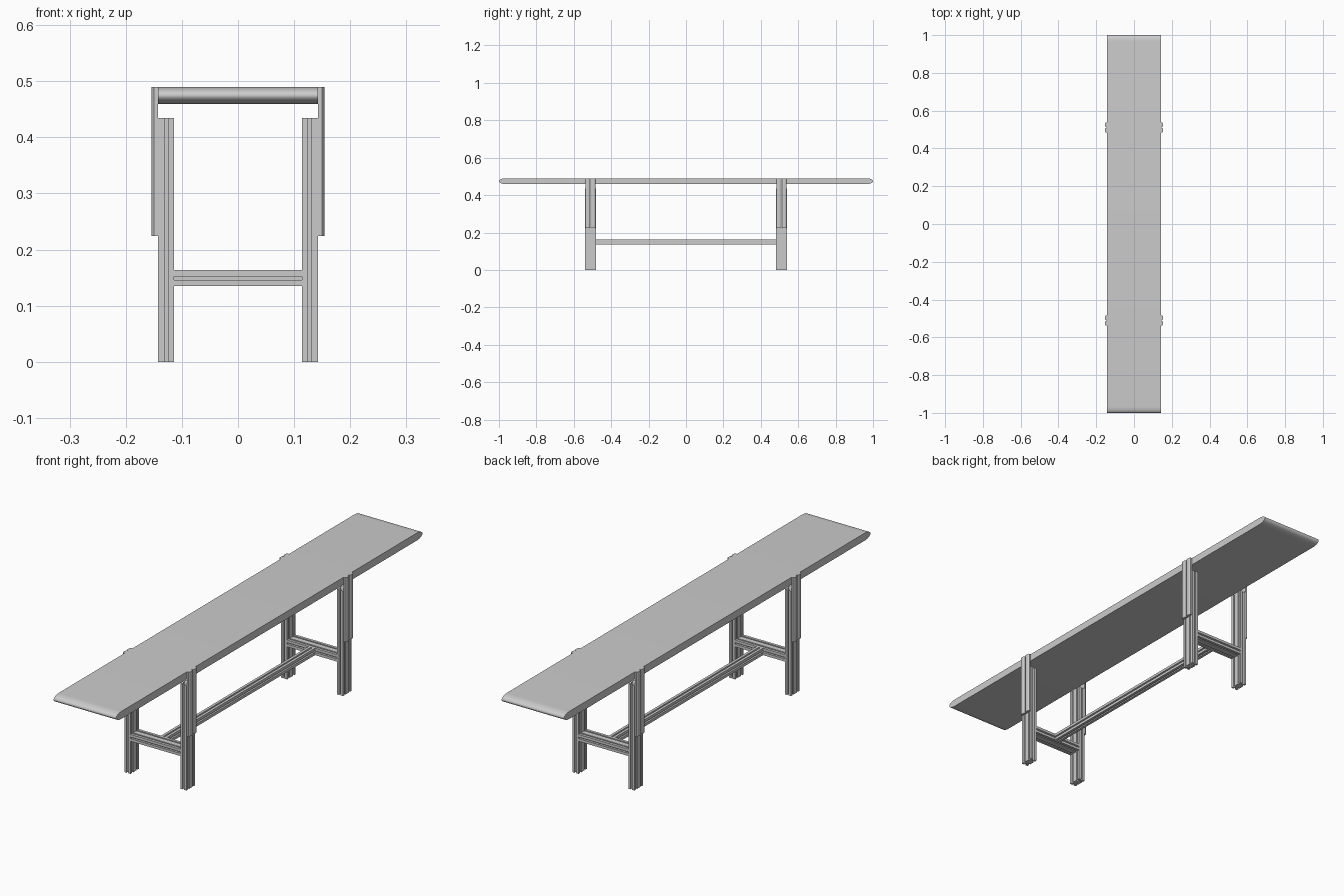
import bpy, math
from mathutils import Matrix, Vector

cube = bpy.data.objects.get("Cube")
if cube:
    bpy.data.objects.remove(cube)

grey = bpy.data.materials.new("plain_grey")
grey.use_nodes = True
colour = (0.6, 0.6, 0.6, 1)
grey.diffuse_color = colour
grey.node_tree.nodes["Principled BSDF"].inputs["Base Color"].default_value = colour


def extrude(name, profile, length, matrix, smooth=False):
    """Extrude a closed counter-clockwise profile along local z, then place it."""
    n = len(profile)
    verts = [matrix @ Vector((x, y, z)) for z in (0, length) for x, y in profile]
    faces = [(i, (i + 1) % n, n + (i + 1) % n, n + i) for i in range(n)]
    faces += [tuple(reversed(range(n))), tuple(range(n, 2 * n))]
    mesh = bpy.data.meshes.new(name)
    mesh.from_pydata(verts, [], faces)
    mesh.materials.append(grey)
    obj = bpy.data.objects.new(name, mesh)
    bpy.context.collection.objects.link(obj)
    if smooth:
        bpy.ops.object.select_all(action='DESELECT')
        obj.select_set(True)
        bpy.context.view_layer.objects.active = obj
        bpy.ops.object.shade_smooth_by_angle(angle=math.radians(35))
    return obj


def axes(x, y, z, origin):
    """Matrix from three local axes and an origin."""
    m = Matrix((x, y, z)).transposed().to_4x4()
    m.translation = origin
    return m


# Slotted bar section: one or two square cells with a T-slot on every outer face
CELL = 0.0285
SLOT = [(-.003, 0), (-.003, .003), (-.006, .003), (-.003, .008),
        (.003, .008), (.006, .003), (.003, .003), (.003, 0)]


def slotted_section(cells):
    width, height = CELL, CELL * cells
    points = []
    for side in range(4):
        run, off = (width, height) if side % 2 == 0 else (height, width)
        a = side * math.pi / 2
        c, s = math.cos(a), math.sin(a)
        count = round(run / CELL)
        local = [(-run / 2, -off / 2)]
        for k in range(count):
            mid = (k + 0.5) * CELL - run / 2
            local += [(mid + u, v - off / 2) for u, v in SLOT]
        points += [(c * x - s * y, s * x + c * y) for x, y in local]
    return points


X, Y, Z = Vector((1, 0, 0)), Vector((0, 1, 0)), Vector((0, 0, 1))
double, single = slotted_section(2), slotted_section(1)
FRAME_Y, LEG_X, RAIL_Z = 0.511, 0.128, 0.149
INNER = LEG_X - CELL / 2

# Seat board with rounded ends
half, nose, mid_z, thick = 1.0, 0.035, 0.4745, 0.0155
board = []
for sign in (1, -1):
    for i in range(13):
        t = -math.pi / 2 + math.pi * i / 12
        board.append((sign * (half - nose + nose * math.cos(t)),
                      mid_z + sign * thick * math.sin(t)))
extrude("seat_board", board, 0.286, axes(Y, Z, X, (-0.143, 0, 0)), True)

# Side bracket section: two rounded ridges with a groove between them
bracket = [(0, -.0265), (.007, -.0265)]
for centre in (-.0143, .0143):
    for i in range(7):
        t = math.pi * i / 6
        bracket.append((.007 + .0045 * math.sin(t), centre - .0122 * math.cos(t)))
    if centre < 0:
        bracket += [(.004, -.0021), (.004, .0021)]
bracket += [(.007, .0265), (0, .0265)]

for end, y in (("front", -FRAME_Y), ("back", FRAME_Y)):
    for side, s in (("left", 1), ("right", -1)):
        extrude(f"{end}_{side}_leg", double, 0.434, axes(X, Y, Z, (s * LEG_X, y, 0)))
        extrude(f"{end}_{side}_bracket", bracket, 0.266,
                axes(s * X, s * Y, Z, (s * 0.1425, y, 0.224)), True)
    # Cross bar between the two legs
    extrude(f"{end}_cross_bar", double, 2 * INNER, axes(-Z, Y, X, (-INNER, y, RAIL_Z)))

# Long rail joining both cross bars
reach = FRAME_Y - CELL
extrude("long_rail", single, 2 * reach, axes(Z, X, Y, (0, -reach, RAIL_Z)))
